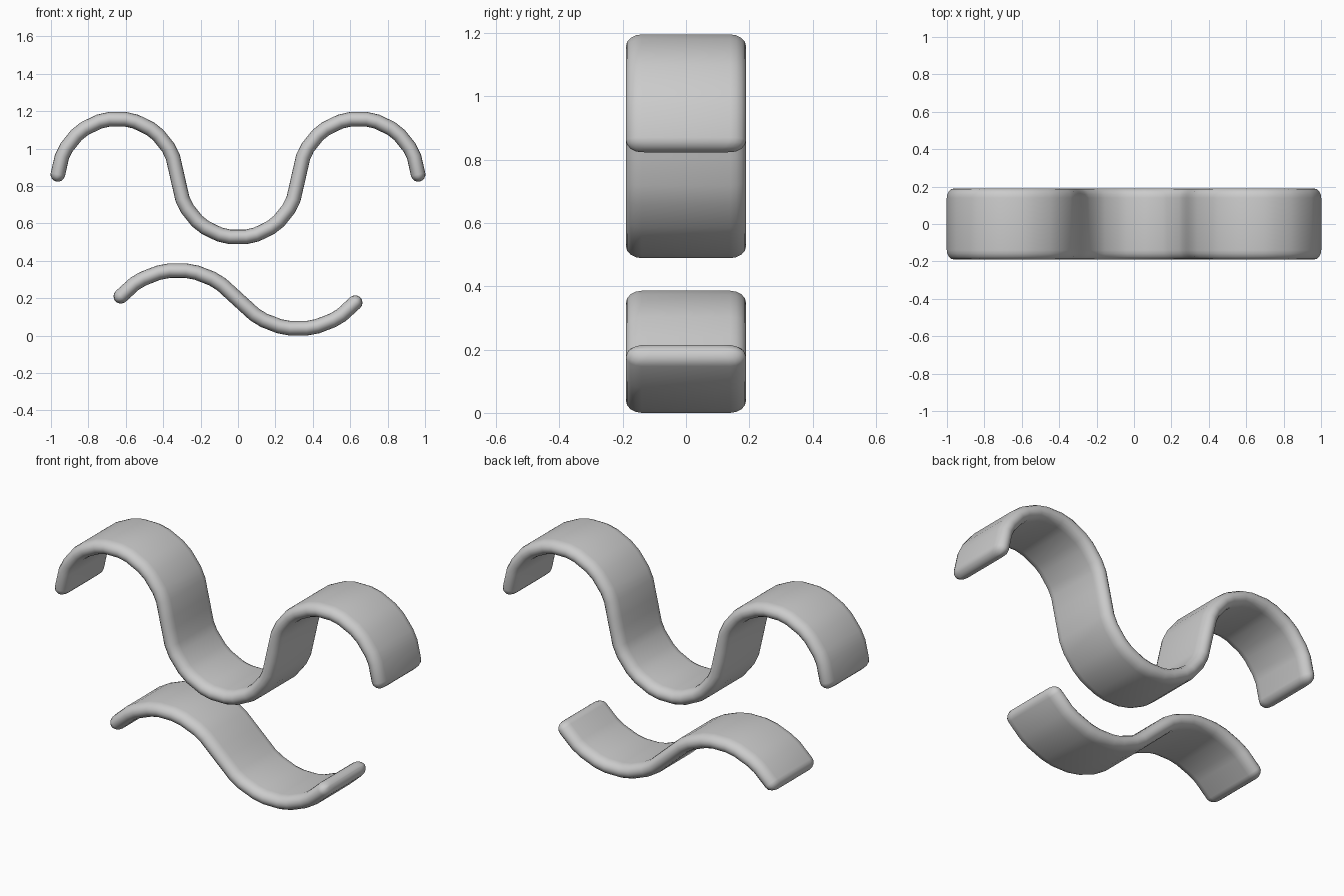
import bpy, bmesh
from math import sin, cos, pi, radians
from mathutils import Vector

cube = bpy.data.objects.get("Cube")
if cube:
    bpy.data.objects.remove(cube)

grey = bpy.data.materials.new("light grey")
grey.use_nodes = True
COLOUR = (0.6, 0.6, 0.6, 1)
grey.diffuse_color = COLOUR
grey.node_tree.nodes["Principled BSDF"].inputs["Base Color"].default_value = COLOUR

HALF_WIDTH, HALF_THICK, EDGE = 0.19, 0.039, 0.05
PITCH = 0.645   # distance between neighbouring arc centres


def wave_path(arcs, half_angle, segments, mid_z, trim):
    """Chain of alternating faceted arcs, starting with a crest."""
    radius = PITCH / 2 / sin(half_angle)
    drop = radius * cos(half_angle)
    pts = []
    for k in range(arcs):
        cx = (k - (arcs - 1) / 2) * PITCH
        sign = 1 if k % 2 == 0 else -1
        for i in range(0 if k == 0 else 1, segments + 1):
            a = half_angle * (2 * i / segments - 1)
            pts.append(Vector((cx + radius * sin(a), 0,
                               mid_z + sign * (radius * cos(a) - drop))))
    # Shorten the ends to leave room for the rounded caps
    pts[0] += (pts[1] - pts[0]).normalized() * trim
    pts[-1] += (pts[-2] - pts[-1]).normalized() * trim
    # Soften each corner
    soft = [pts[0]]
    for a, b, c in zip(pts, pts[1:], pts[2:]):
        soft += [b.lerp(a, 0.2), b.lerp(c, 0.2)]
    return soft + [pts[-1]]


def section(width, thick, edge):
    """Flat band profile with rounded edges, as (across, through) pairs."""
    out = []
    for side in (1, -1):
        for i in range(9):
            a = -pi / 2 + pi * i / 8
            out.append((side * (width - edge + edge * cos(a)), side * thick * sin(a)))
    return out


def ribbon(name, path):
    # Stations: centre, direction, cap angle
    first = (path[0] - path[1]).normalized()
    last = (path[-1] - path[-2]).normalized()
    caps = [radians(a) for a in (22, 45, 66, 84)]
    stations = [(path[0] + first * HALF_THICK * sin(t), -first, t) for t in reversed(caps)]
    for i, p in enumerate(path):
        before, after = path[max(i - 1, 0)], path[min(i + 1, len(path) - 1)]
        stations.append((p, (after - before).normalized(), 0))
    stations += [(path[-1] + last * HALF_THICK * sin(t), last, t) for t in caps]

    bm = bmesh.new()
    rings = []
    for centre, d, t in stations:
        normal = Vector((-d.z, 0, d.x))
        shape = section(HALF_WIDTH - EDGE * (1 - cos(t)), HALF_THICK * cos(t), EDGE)
        rings.append([bm.verts.new(centre + Vector((0, y, 0)) + normal * n) for y, n in shape])
    for r, s in zip(rings, rings[1:]):
        for i in range(len(r)):
            j = (i + 1) % len(r)
            bm.faces.new((r[i], r[j], s[j], s[i]))
    bm.faces.new(rings[0])
    bm.faces.new(rings[-1])
    bmesh.ops.recalc_face_normals(bm, faces=bm.faces)
    mesh = bpy.data.meshes.new(name)
    bm.to_mesh(mesh)
    bm.free()
    mesh.materials.append(grey)
    obj = bpy.data.objects.new(name, mesh)
    bpy.context.collection.objects.link(obj)
    for p in mesh.polygons:
        p.use_smooth = True
    return obj


# Tall wave: crest, trough, crest
ribbon("upper_wave_band", wave_path(3, pi / 2, 7, 0.842, 0.02))
# Shallow wave: crest, trough
ribbon("lower_wave_band", wave_path(2, radians(53), 5, 0.193, 0.025))
